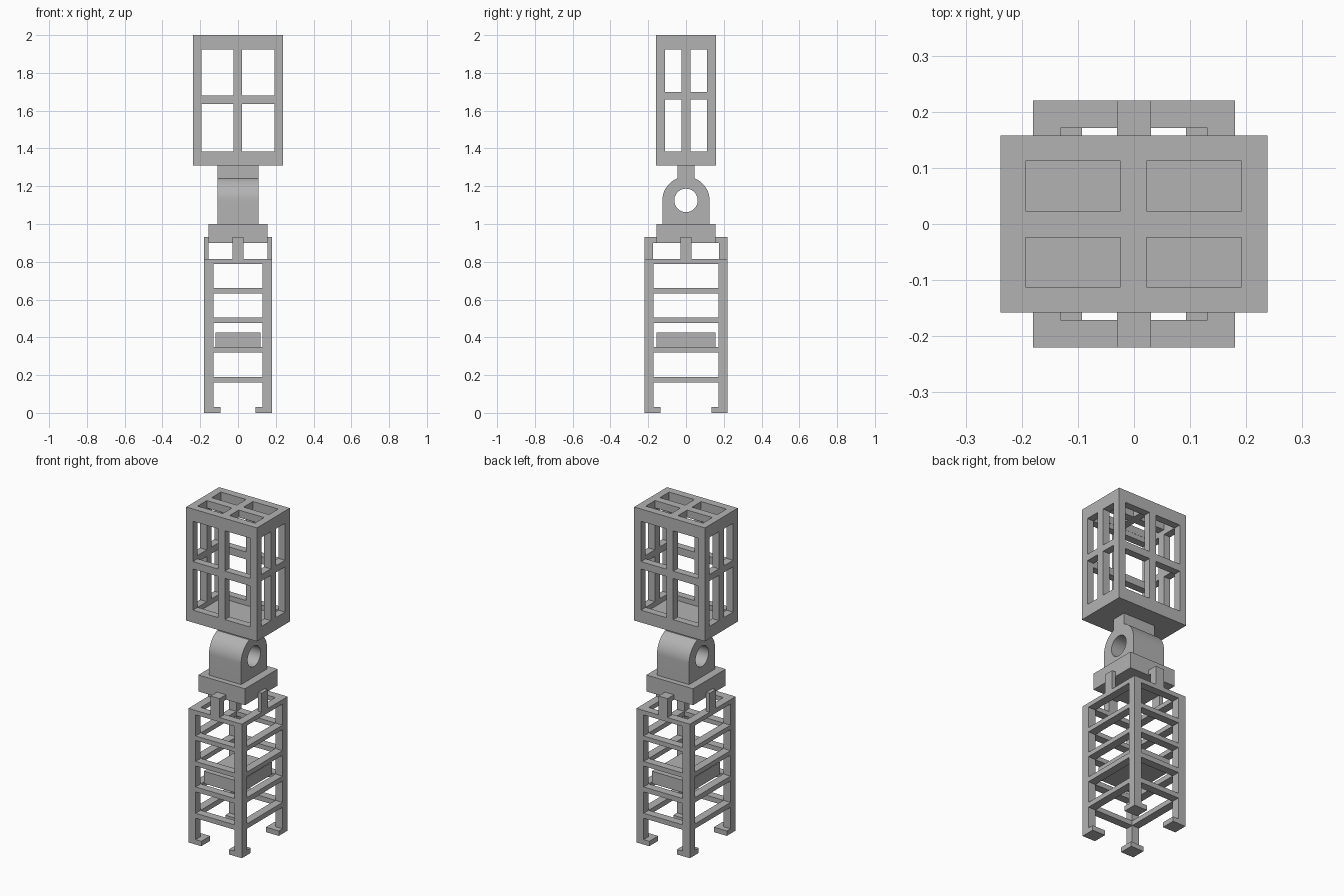
import bpy
import math

cube = bpy.data.objects.get("Cube")
if cube:
    bpy.data.objects.remove(cube, do_unlink=True)

grey = bpy.data.materials.new("plain_grey")
grey.use_nodes = True
grey.diffuse_color = (0.45, 0.45, 0.45, 1)
grey.node_tree.nodes["Principled BSDF"].inputs["Base Color"].default_value = grey.diffuse_color


def mesh_object(name, verts, faces):
    mesh = bpy.data.meshes.new(name)
    mesh.from_pydata(verts, [], faces)
    mesh.materials.append(grey)
    obj = bpy.data.objects.new(name, mesh)
    bpy.context.collection.objects.link(obj)
    return obj


def box(name, xs, ys, zs):
    """Box from its extent on each axis."""
    verts = [(x, y, z) for x in sorted(xs) for y in sorted(ys) for z in sorted(zs)]
    faces = [(0, 1, 3, 2), (4, 6, 7, 5), (0, 4, 5, 1),
             (2, 3, 7, 6), (0, 2, 6, 4), (1, 5, 7, 3)]
    return mesh_object(name, verts, faces)


def carve(target, cutters):
    """Subtract cutters from the target, then keep them as hidden helpers."""
    for cutter in cutters:
        mod = target.modifiers.new("cut", 'BOOLEAN')
        mod.operation = 'DIFFERENCE'
        mod.solver = 'EXACT'
        mod.object = cutter
        cutter.hide_render = True
        cutter.hide_viewport = True
        cutter.display_type = 'WIRE'


# Lower tower: corner legs with inward feet
X, Y, TOP = 0.18, 0.22, 0.815
LEG = 0.049
for sx, side in ((-1, "right"), (1, "left")):
    for sy, end in ((-1, "front"), (1, "back")):
        corner = f"{end}_{side}"
        box("leg_" + corner, (sx * X, sx * (X - LEG)), (sy * Y, sy * (Y - LEG)), (0, TOP))
        box("foot_" + corner, (sx * X, sx * 0.093), (sy * Y, sy * 0.135), (0, 0.03))

# Rungs around all four sides
for i, (low, high) in enumerate([(0.16, 0.19), (0.32, 0.35), (0.477, 0.505),
                                 (0.633, 0.66), (0.788, TOP)]):
    for s, end, side in ((-1, "front", "right"), (1, "back", "left")):
        inner_x, inner_y = X - LEG, Y - LEG
        box(f"rung_{end}_{i}", (-inner_x, inner_x), (s * Y, s * inner_y), (low, high))
        box(f"rung_{side}_{i}", (s * X, s * inner_x), (-inner_y, inner_y), (low, high))

# Block held inside the tower
box("inner_block", (-0.12, 0.12), (-0.157, 0.157), (0.35, 0.425))

# Clips that hold the base plate
for s, end, side in ((-1, "front", "right"), (1, "back", "left")):
    box("clip_post_" + end, (-0.03, 0.03), (s * Y, s * 0.176), (TOP, 0.93))
    box("clip_hook_" + end, (-0.03, 0.03), (s * 0.176, s * 0.15), (0.90, 0.93))
    box("clip_post_" + side, (s * X, s * 0.157), (-0.03, 0.03), (TOP, 0.93))

# Base plate
box("base_plate", (-0.157, 0.157), (-0.157, 0.157), (0.90, 1.0))

# Pivot block: arch profile with a round hole, extruded along x
HALF, R, HOLE, CZ, N = 0.108, 0.125, 0.062, 1.125, 32
outer = [(-R, 1.0), (R, 1.0)]
outer += [(R * math.cos(math.pi * i / N), CZ + R * math.sin(math.pi * i / N)) for i in range(N + 1)]


def prism(name, profile, half):
    n = len(profile)
    verts = [(x, y, z) for x in (-half, half) for y, z in profile]
    faces = [tuple(reversed(range(n))), tuple(range(n, 2 * n))]
    faces += [(i, (i + 1) % n, n + (i + 1) % n, n + i) for i in range(n)]
    return mesh_object(name, verts, faces)


pivot = prism("pivot_block", outer, HALF)
circle = [(HOLE * math.cos(2 * math.pi * i / 48), CZ + HOLE * math.sin(2 * math.pi * i / 48))
          for i in range(48)]
carve(pivot, [prism("pivot_hole_cutter", circle, 0.2)])
bpy.context.view_layer.objects.active = pivot
pivot.select_set(True)
bpy.ops.object.shade_smooth_by_angle(angle=math.radians(30))
pivot.select_set(False)

# Stem between pivot and cage
box("pivot_stem", (-HALF, HALF), (-0.045, 0.045), (1.23, 1.32))

# Upper cage: flat panels with window openings, closed floor
CX, CY, LOW, HIGH, WALL = 0.238, 0.158, 1.31, 2.0, 0.045
WX = ((-0.193, -0.024), (0.022, 0.192))
WY = ((-0.112, -0.024), (0.023, 0.112))
FRONT_ROWS = ((1.385, 1.635), (1.68, 1.925))
SIDE_ROWS = ((1.385, 1.66), (1.70, 1.925))
cage = box("upper_cage", (-CX, CX), (-CY, CY), (LOW, HIGH))
cutters = [box("cage_hollow_cutter", (WALL - CX, CX - WALL), (WALL - CY, CY - WALL),
               (LOW + WALL, HIGH - WALL))]
for wx in WX:
    for rows in FRONT_ROWS:
        cutters.append(box("front_window_cutter", wx, (-0.3, 0.3), rows))
    for wy in WY:
        cutters.append(box("roof_window_cutter", wx, wy, (1.8, 2.1)))
for wy in WY:
    for rows in SIDE_ROWS:
        cutters.append(box("side_window_cutter", (-0.4, 0.4), wy, rows))
carve(cage, cutters)
